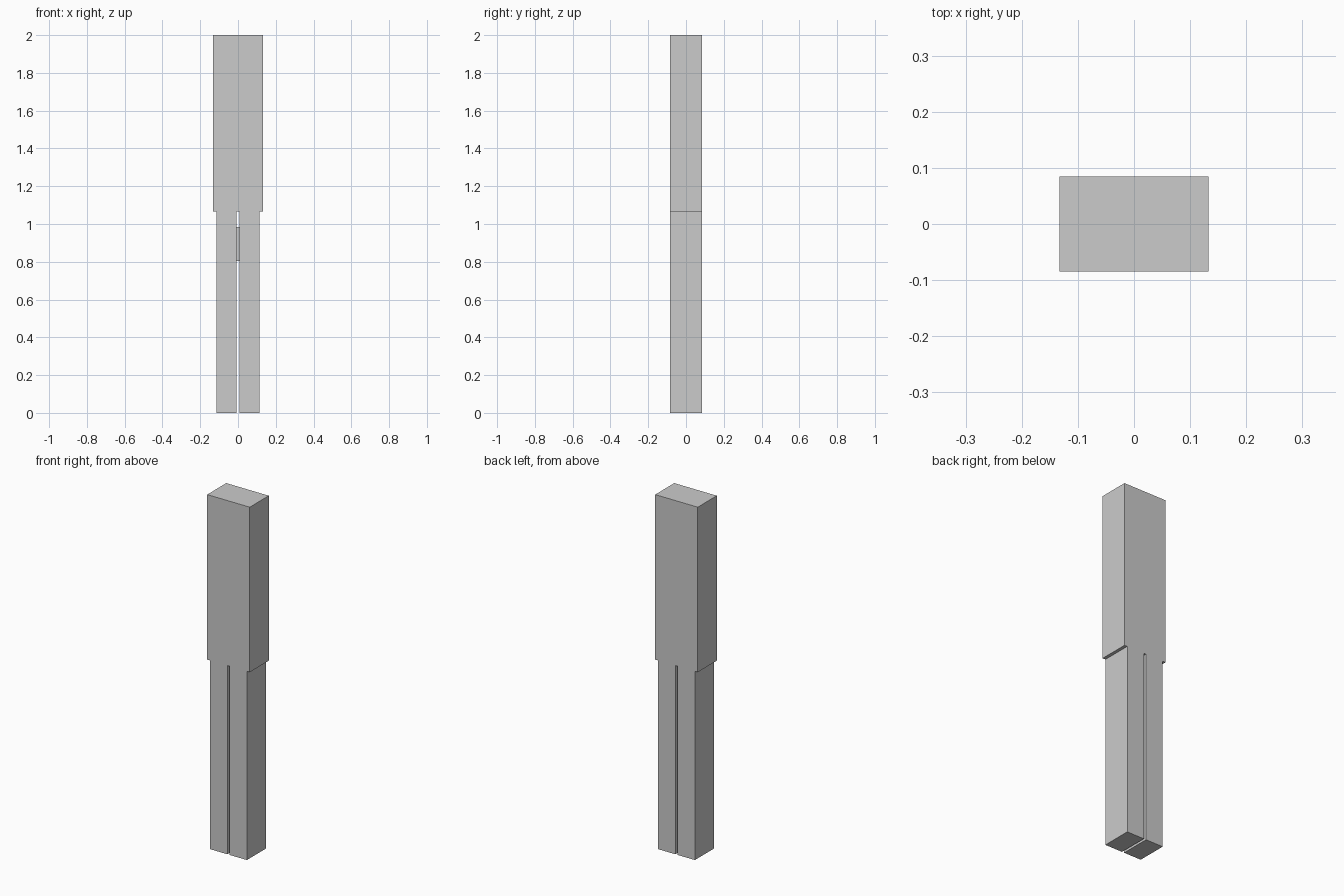
import bpy

if "Cube" in bpy.data.objects:
    bpy.data.objects.remove(bpy.data.objects["Cube"])


def box(name, x, y, z):
    """Box from (min, max) ranges on each axis."""
    bpy.ops.mesh.primitive_cube_add(size=1)
    ob = bpy.context.object
    ob.name = name
    ranges = (x, y, z)
    ob.location = [(a + b) / 2 for a, b in ranges]
    ob.scale = [b - a for a, b in ranges]
    bpy.ops.object.transform_apply(location=True, rotation=True, scale=True)
    return ob


DEPTH = (-0.085, 0.085)
SPLIT = 1.067   # underside of the upper block
GAP = 0.007     # half the slot between the legs

# Wide upper block
box("upper_block", (-0.133, 0.133), DEPTH, (SPLIT, 2.0))

# Two legs separated by a thin slot
for side, name in ((-1, "left_leg"), (1, "right_leg")):
    x = sorted((side * GAP, side * 0.115))
    box(name, x, DEPTH, (0.0, SPLIT))

# Small recessed spacer bridging the slot
box("leg_spacer", (-GAP, GAP), (-0.04, 0.04), (0.805, 0.985))
